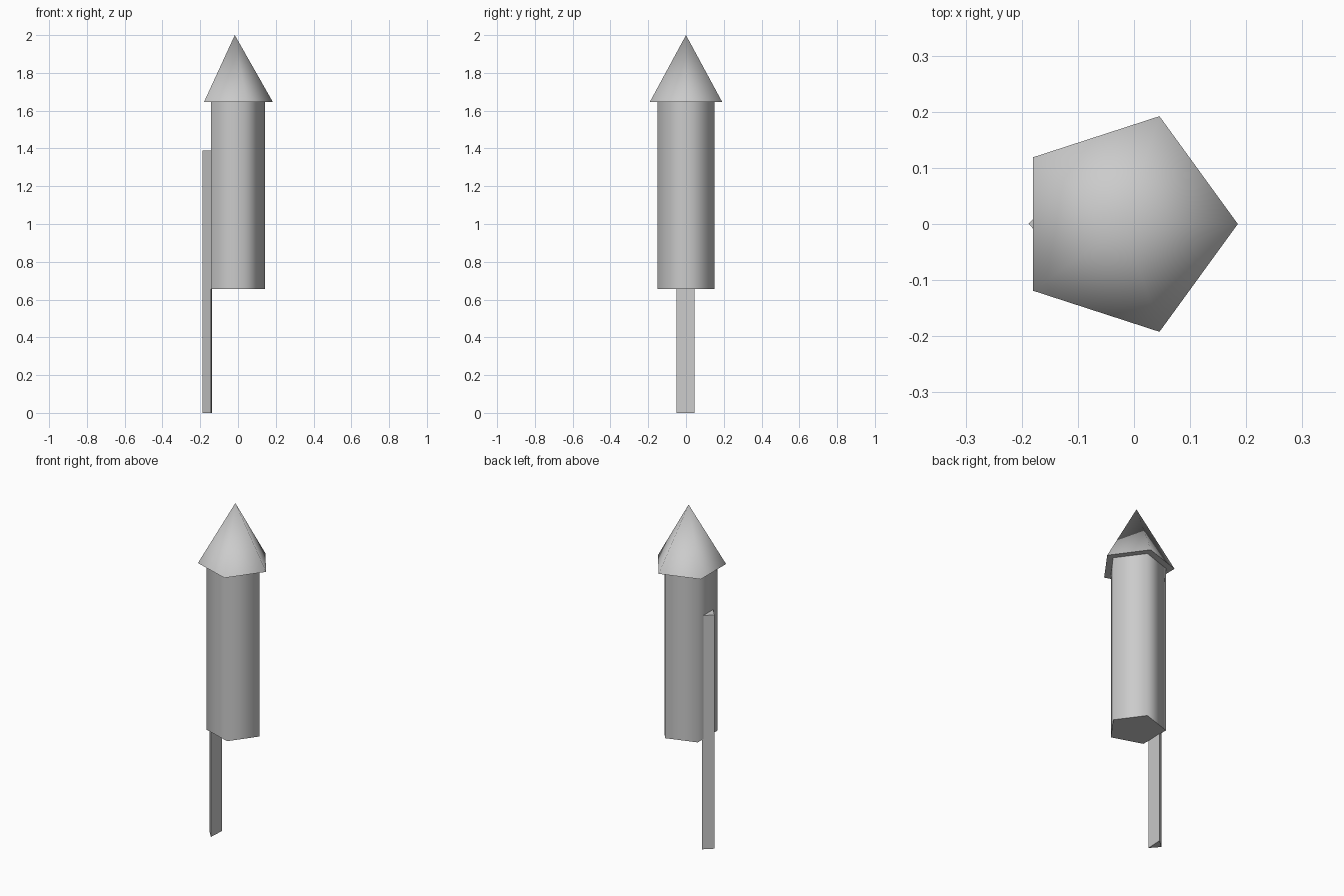
import bpy, bmesh
from math import cos, sin, tau, radians

cube = bpy.data.objects.get("Cube")
if cube:
    bpy.data.objects.remove(cube, do_unlink=True)

grey = bpy.data.materials.new("plain_grey")
grey.use_nodes = True
colour = (0.6, 0.6, 0.6, 1)
grey.diffuse_color = colour
grey.node_tree.nodes["Principled BSDF"].inputs["Base Color"].default_value = colour


def ring(sides, radius, x):
    """Regular outline with one corner towards +x."""
    return [(x + radius * cos(tau * i / sides), radius * sin(tau * i / sides))
            for i in range(sides)]


def solid(name, outline, bottom, top, apex=None, smooth=False):
    """Closed prism over an outline, or a pyramid if an apex is given."""
    bm = bmesh.new()
    low = [bm.verts.new((x, y, bottom)) for x, y in outline]
    if apex:
        high = [bm.verts.new((*apex, top))]
    else:
        high = [bm.verts.new((x, y, top)) for x, y in outline]
        bm.faces.new(high)
    bm.faces.new(low[::-1])
    for i in range(len(low)):
        j = (i + 1) % len(low)
        upper = high if apex else [high[j], high[i]]
        bm.faces.new([low[i], low[j], *upper])
    bmesh.ops.recalc_face_normals(bm, faces=bm.faces)
    mesh = bpy.data.meshes.new(name)
    bm.to_mesh(mesh)
    bm.free()
    mesh.materials.append(grey)
    obj = bpy.data.objects.new(name, mesh)
    bpy.context.collection.objects.link(obj)
    if smooth:
        bpy.ops.object.select_all(action='DESELECT')
        obj.select_set(True)
        bpy.context.view_layer.objects.active = obj
        bpy.ops.object.shade_smooth_by_angle(angle=radians(80))
    return obj


# Five-sided rocket tube and pointed cap
solid("rocket_body", ring(5, 0.158, -0.015), 0.655, 1.645, smooth=True)
solid("nose_cone", ring(5, 0.202, -0.017), 1.645, 2.0, apex=(-0.017, 0), smooth=True)

# Three-sided guide stick, its broad face against the tube
stick_outline = [(-0.188, 0.001), (-0.143, -0.051), (-0.138, 0.046)]
solid("guide_stick", stick_outline, 0, 1.39)
